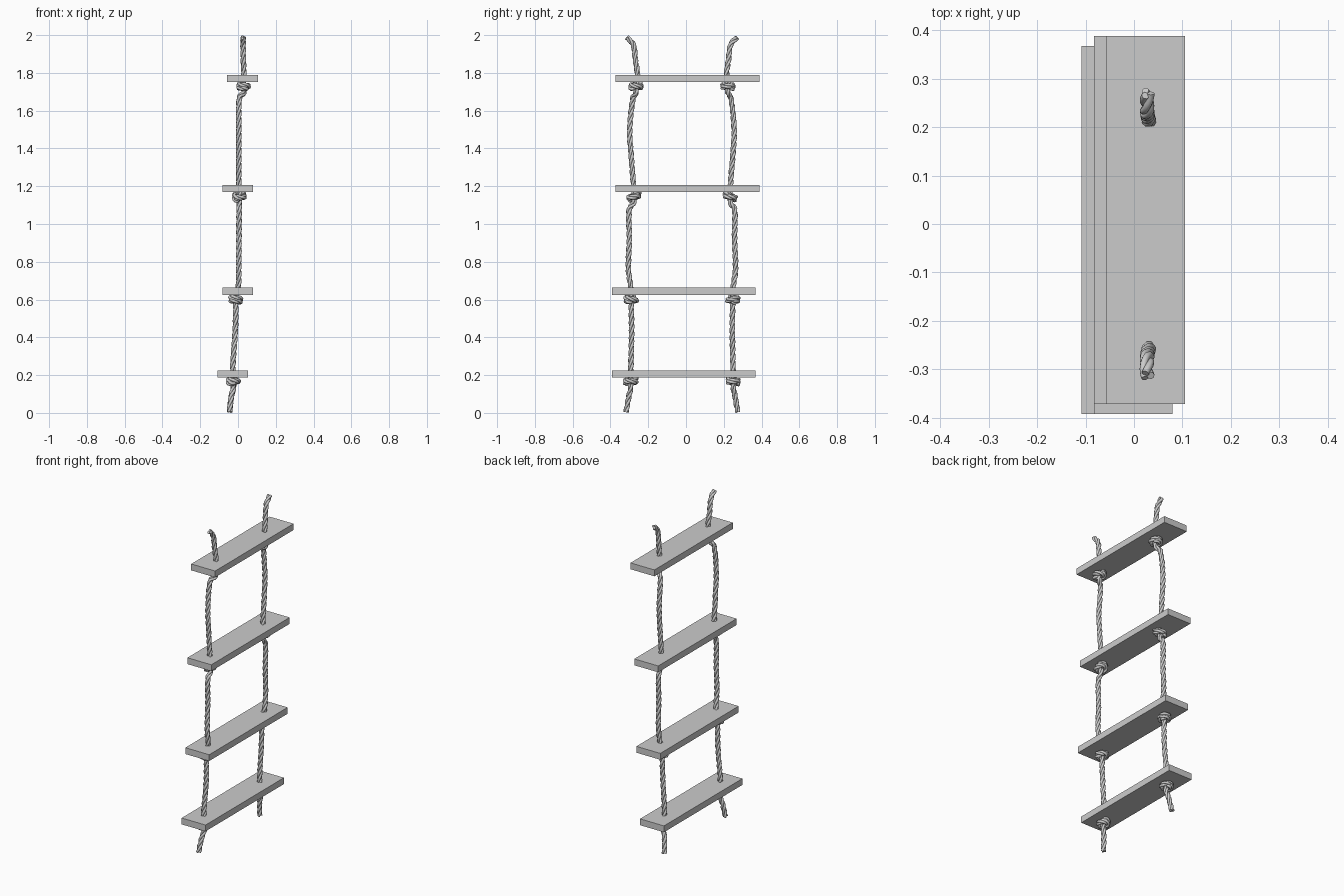
import bpy
import math
from mathutils import Vector

if "Cube" in bpy.data.objects:
    bpy.data.objects.remove(bpy.data.objects["Cube"])

MID_Y = -0.0215      # plane between the two ropes
STRAND_R = 0.0078    # radius of one strand
LAY_R = 0.0075       # strand distance from rope centre
PITCH = 0.12         # length of one full twist


def plank(name, x, y, z):
    bpy.ops.mesh.primitive_cube_add(size=1, location=(x, y, z))
    ob = bpy.context.object
    ob.name = name
    ob.scale = (0.162, 0.76, 0.039)
    bpy.ops.object.transform_apply(location=False, rotation=False, scale=True)


def knot(x, y, z, tilt, phase):
    """Rope drops through the centre, coils round itself, leaves below."""
    c = Vector((x, y, z))
    pts = [c + Vector((0, 0, 0.032)), c + Vector((0, 0, 0.004))]
    n = 13
    for i in range(n):
        t = i / (n - 1)
        a = phase + t * 1.55 * math.tau
        dx, dy = 0.025 * math.cos(a), 0.027 * math.sin(a)
        pts.append(c + Vector((dx, dy, -0.012 + 0.024 * t + tilt * dy)))
    pts += [c + Vector((0, 0, -0.004)), c + Vector((0, 0, -0.034))]
    return pts


def catmull(p, step=0.006):
    """Smooth line through the points, sampled at roughly even steps."""
    q = [2 * p[0] - p[1]] + p + [2 * p[-1] - p[-2]]
    out = []
    for i in range(1, len(q) - 2):
        a, b, c, d = q[i - 1:i + 3]
        # limit tangents to the local segment length
        seg = (c - b).length
        m0 = (c - a) * (seg / max((b - a).length + seg, 1e-6))
        m1 = (d - b) * (seg / max((d - c).length + seg, 1e-6))
        n = max(2, round(seg / step))
        for k in range(n):
            t = k / n
            out.append(b * (2*t**3 - 3*t**2 + 1) + m0 * (t**3 - 2*t**2 + t)
                       + c * (-2*t**3 + 3*t**2) + m1 * (t**3 - t**2))
    out.append(p[-1])
    return out


def rope(name, path):
    """Three strands twisted about the path."""
    line = catmull(path)
    normal = Vector((1, 0, 0))
    dist = 0.0
    strands = [[], [], []]
    for i, p in enumerate(line):
        tan = (line[min(i + 1, len(line) - 1)] - line[max(i - 1, 0)]).normalized()
        normal = (normal - tan * normal.dot(tan)).normalized()
        side = tan.cross(normal)
        if i:
            dist += (p - line[i - 1]).length
        for s in range(3):
            a = math.tau * (dist / PITCH + s / 3)
            strands[s].append(p + LAY_R * (normal * math.cos(a) + side * math.sin(a)))
    cu = bpy.data.curves.new(name, 'CURVE')
    cu.dimensions = '3D'
    cu.bevel_depth = STRAND_R
    cu.bevel_resolution = 2
    cu.use_fill_caps = True
    for pts in strands:
        sp = cu.splines.new('POLY')
        sp.points.add(len(pts) - 1)
        for q, v in zip(sp.points, pts):
            q.co = (*v, 1)
    ob = bpy.data.objects.new(name, cu)
    bpy.context.collection.objects.link(ob)


# Four wooden rungs
plank("rung_bottom", -0.027, -0.012, 0.206)
plank("rung_lower", -0.002, -0.012, 0.644)
plank("rung_upper", -0.002, 0.008, 1.188)
plank("rung_top", 0.024, 0.008, 1.77)

# Path of the rope on the +y side, from top to bottom
V = Vector
path = [V((0.027, 0.27, 1.988)), V((0.027, 0.237, 1.95)),
        V((0.028, 0.225, 1.87)), V((0.031, 0.214, 1.79))]
path += knot(0.03, 0.221, 1.729, 0.05, 1.0)
path += [V((0.008, 0.237, 1.67)), V((0.004, 0.255, 1.50)),
         V((0.004, 0.248, 1.37)), V((0.004, 0.236, 1.22))]
path += knot(0.008, 0.234, 1.146, -0.3, 2.2)
path += [V((0.006, 0.257, 1.08)), V((0.005, 0.257, 0.92)),
         V((0.004, 0.262, 0.76)), V((0.002, 0.25, 0.67))]
path += knot(-0.012, 0.247, 0.600, 0.1, 0.3)
path += [V((-0.012, 0.246, 0.52)), V((-0.015, 0.245, 0.43)),
         V((-0.028, 0.249, 0.24))]
path += knot(-0.024, 0.25, 0.168, 0.0, 1.6)
path += [V((-0.035, 0.259, 0.09)), V((-0.045, 0.274, 0.005))]

rope("rope_right", path)
rope("rope_left", [V((p.x, 2 * MID_Y - p.y, p.z)) for p in path])
